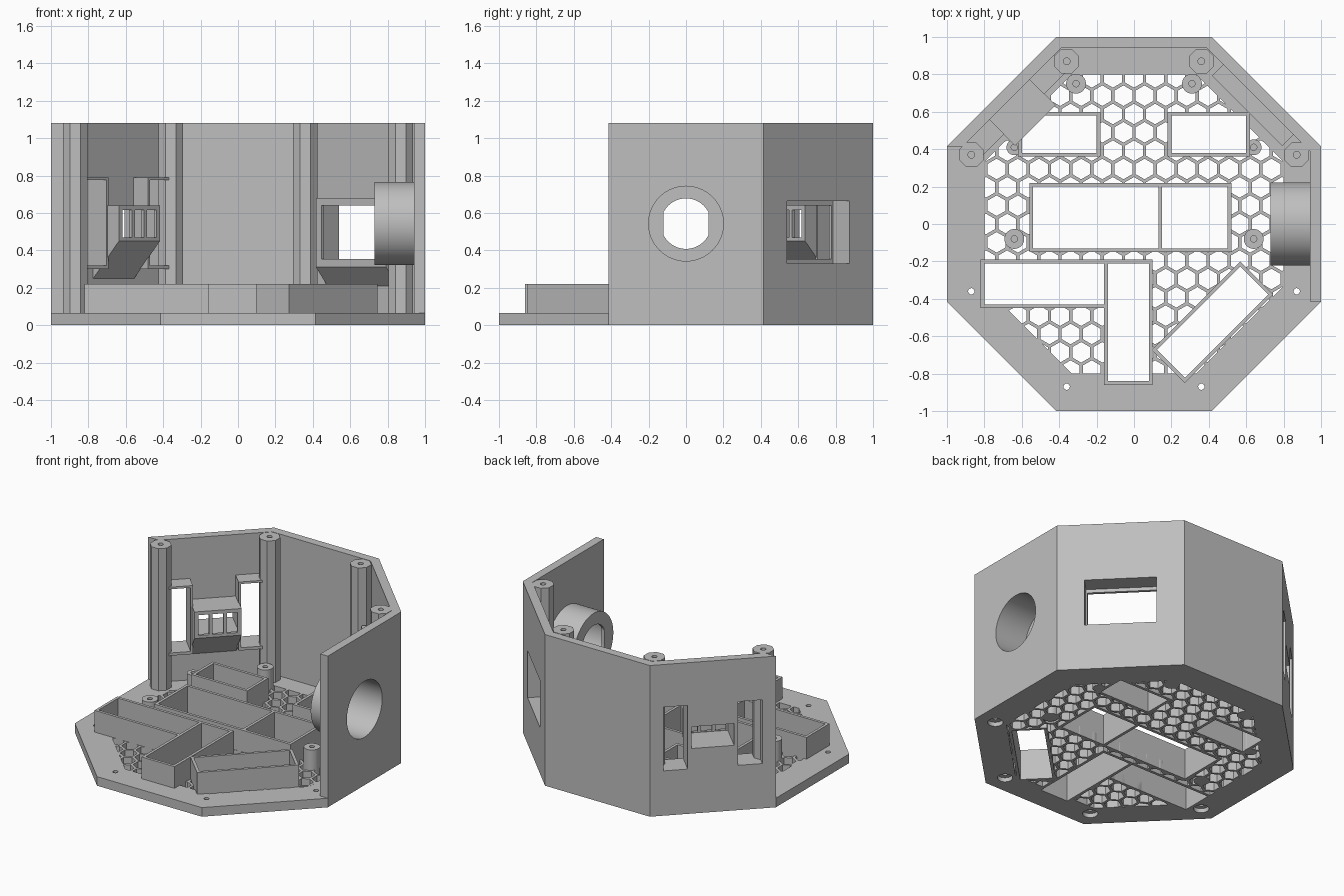
import bpy, bmesh
from math import cos, sin, pi, radians, sqrt
from mathutils import Matrix, Vector

cube = bpy.data.objects.get("Cube")
if cube:
    bpy.data.objects.remove(cube)

grey = bpy.data.materials.new("plain grey")
grey.use_nodes = True
grey.diffuse_color = (0.52, 0.52, 0.52, 1)
grey.node_tree.nodes["Principled BSDF"].inputs["Base Color"].default_value = (0.52, 0.52, 0.52, 1)

PLATE, RIM, TOP, THICK = 0.065, 0.22, 1.08, 0.06
T = sqrt(2) - 1
parts = []


def ngon(n, r, x=0, y=0, turn=0.0):
    return [(x + r * cos(turn + 2 * pi * i / n), y + r * sin(turn + 2 * pi * i / n)) for i in range(n)]


def octagon(apothem, x=0, y=0):
    return ngon(8, apothem / cos(pi / 8), x, y, pi / 8)


def rect(x0, x1, y0, y1):
    return [(x0, y0), (x1, y0), (x1, y1), (x0, y1)]


def prism(name, loops, z0, z1, frame=Matrix(), keep=True):
    """Extrude one outline, or a list of separate outlines, from z0 to z1."""
    if not isinstance(loops[0], list):
        loops = [loops]
    bm = bmesh.new()
    for loop in loops:
        low = [bm.verts.new((x, y, z0)) for x, y in loop]
        high = [bm.verts.new((x, y, z1)) for x, y in loop]
        bm.faces.new(low)
        bm.faces.new(high)
        for i in range(len(loop)):
            j = (i + 1) % len(loop)
            bm.faces.new((low[i], low[j], high[j], high[i]))
    bmesh.ops.recalc_face_normals(bm, faces=bm.faces)
    bm.transform(frame)
    mesh = bpy.data.meshes.new(name)
    bm.to_mesh(mesh)
    bm.free()
    mesh.materials.append(grey)
    ob = bpy.data.objects.new(name, mesh)
    bpy.context.collection.objects.link(ob)
    if keep:
        parts.append(ob)
    else:
        ob.hide_render = True
    return ob


def boolean(targets, cutter, mode='DIFFERENCE'):
    for ob in targets:
        mod = ob.modifiers.new("cut", 'BOOLEAN')
        mod.object, mod.operation, mod.solver = cutter, mode, 'EXACT'
        bpy.context.view_layer.objects.active = ob
        bpy.ops.object.modifier_apply(modifier=mod.name)
    bpy.data.objects.remove(cutter)


def cut(targets, loops, z0, z1, frame=Matrix()):
    boolean(targets, prism("cutter", loops, z0, z1, frame, keep=False))


# Base plate with honeycomb floor
base = prism("base_plate", octagon(1), 0, PLATE)
pitch, row = 0.113, 0.098
cells = []
for j in range(-9, 10):
    for i in range(-9, 10):
        x, y = (i + 0.5 * (j % 2)) * pitch, j * row
        if max(abs(x), abs(y), (abs(x) + abs(y)) / sqrt(2)) < 0.85:
            cells.append(ngon(6, 0.055, x, y, pi / 6))
honeycomb = prism("honeycomb_cutter", cells, -0.05, 0.15, keep=False)
clip = prism("clip", octagon(0.8), -0.1, 0.2, keep=False)
boolean([honeycomb], clip, 'INTERSECT')
boolean([base], honeycomb)

# Screw holes with counterbores at the open corners
for x, y in ((0.87, -0.36), (0.36, -0.87), (-0.36, -0.87), (-0.87, -0.36)):
    cut([base], ngon(24, 0.05, x, y), -0.01, 0.03)
    cut([base], ngon(16, 0.017, x, y), 0.02, 0.1)

# Open component trays: centre, size, rotation, inner divider position
trays = {
    "centre_tray": (-0.02, 0.035, 1.08, 0.37, 0),
    "back_right_tray": (-0.4, 0.48, 0.44, 0.24, 0),
    "back_left_tray": (0.4, 0.48, 0.44, 0.24, 0),
    "side_tray": (-0.48, -0.32, 0.68, 0.26, 0),
    "front_tray": (-0.03, -0.525, 0.26, 0.67, 0),
    "angled_tray": (0.42, -0.525, 0.67, 0.25, 45),
}
for name, (x, y, w, d, turn) in trays.items():
    frame = Matrix.Translation((x, y, 0)) @ Matrix.Rotation(radians(turn), 4, 'Z')
    w, d, t = w / 2, d / 2, 0.02
    tray = prism(name, rect(-w, w, -d, d), 0, RIM, frame)
    cut([tray, base], rect(t - w, w - t, t - d, d - t), -0.05, 0.3, frame)
prism("centre_tray_divider", rect(0.13, 0.15, -0.14, 0.21), 0, RIM)

# Board standoffs
for x, y, r in ((0.31, 0.75, 0.053), (0.64, 0.41, 0.042), (0.64, -0.08, 0.053)):
    for side, s in (("left", 1), ("right", -1)):
        post = prism(side + "_standoff", ngon(32, r, s * x, y), 0, 0.21)
        cut([post], ngon(16, 0.017, s * x, y), 0.08, 0.3)

# Wall around the back and left sides
inner = 1 - THICK
wall = prism("wall", [
    (1, -T), (1, T), (T, 1), (-T, 1), (-1, T), (T - inner * sqrt(2), T),
    (-inner * T, inner), (inner * T, inner), (inner, inner * T), (inner, -T)], PLATE, TOP)

# Octagonal screw posts in the wall corners
for x, y in ((0.36, 0.87), (0.87, 0.37)):
    for side, s in (("left", 1), ("right", -1)):
        post = prism(side + "_corner_post", octagon(0.066, s * x, y), PLATE, TOP)
        cut([post], ngon(16, 0.018, s * x, y), 0.8, 1.2)

# Round recessed socket on the left wall
axis = Matrix.Translation((0, 0, 0.543)) @ Matrix.Rotation(pi / 2, 4, 'Y')
socket = prism("round_socket", ngon(64, 0.222), 0.73, 0.95, axis)
cut([wall, socket], ngon(64, 0.2), 0.75, 1.1, axis)
aperture = [(x, max(-0.12, min(0.12, y))) for x, y in ngon(64, 0.135)]
cut([socket], aperture, 0.7, 0.78, axis)


# Wall frames: x along the wall, y inward from its outer face
def wall_frame(angle):
    a = radians(angle)
    return Matrix.Translation((cos(a), sin(a), 0)) @ Matrix.Rotation(a + pi / 2, 4, 'Z')


PROFILE = Matrix(((0, 0, 1, 0), (1, 0, 0, 0), (0, 1, 0, 0), (0, 0, 0, 1)))

# Recessed display window on the back left wall
left = wall_frame(45)
housing = prism("display_housing", [(0.05, 0.21), (0.06, 0.21), (0.145, 0.31), (0.145, 0.68), (0.05, 0.68)],
                -0.265, 0.265, left @ PROFILE)
cut([wall, housing], rect(-0.235, 0.235, -0.05, 0.125), 0.33, 0.665, left)
cut([housing], rect(-0.225, 0.225, 0.1, 0.2), 0.355, 0.64, left)

# Two tall framed windows on the back right wall
right = wall_frame(135)
for s in (-1, 1):
    sleeve = prism("window_sleeve", rect(s * 0.245 - 0.095, s * 0.245 + 0.095, 0.05, 0.17), 0.3, 0.79, right)
    cut([wall, sleeve], rect(s * 0.245 - 0.08, s * 0.245 + 0.08, -0.05, 0.25), 0.32, 0.775, right)

# Slatted vent box between them
vent = prism("vent_box", [(0.05, 0.25), (0.06, 0.25), (0.255, 0.45), (0.255, 0.64), (0.05, 0.64)],
             -0.155, 0.155, right @ PROFILE)
cut([wall, vent], rect(-0.14, 0.14, -0.05, 0.235), 0.465, 0.62, right)
for s in (-0.093, 0, 0.093):
    cut([vent], rect(s - 0.035, s + 0.035, 0.2, 0.3), 0.47, 0.615, right)

# Smooth the round parts, keep edges crisp
bpy.ops.object.select_all(action='DESELECT')
for ob in parts:
    ob.select_set(True)
bpy.context.view_layer.objects.active = base
bpy.ops.object.shade_smooth_by_angle(angle=radians(30))
